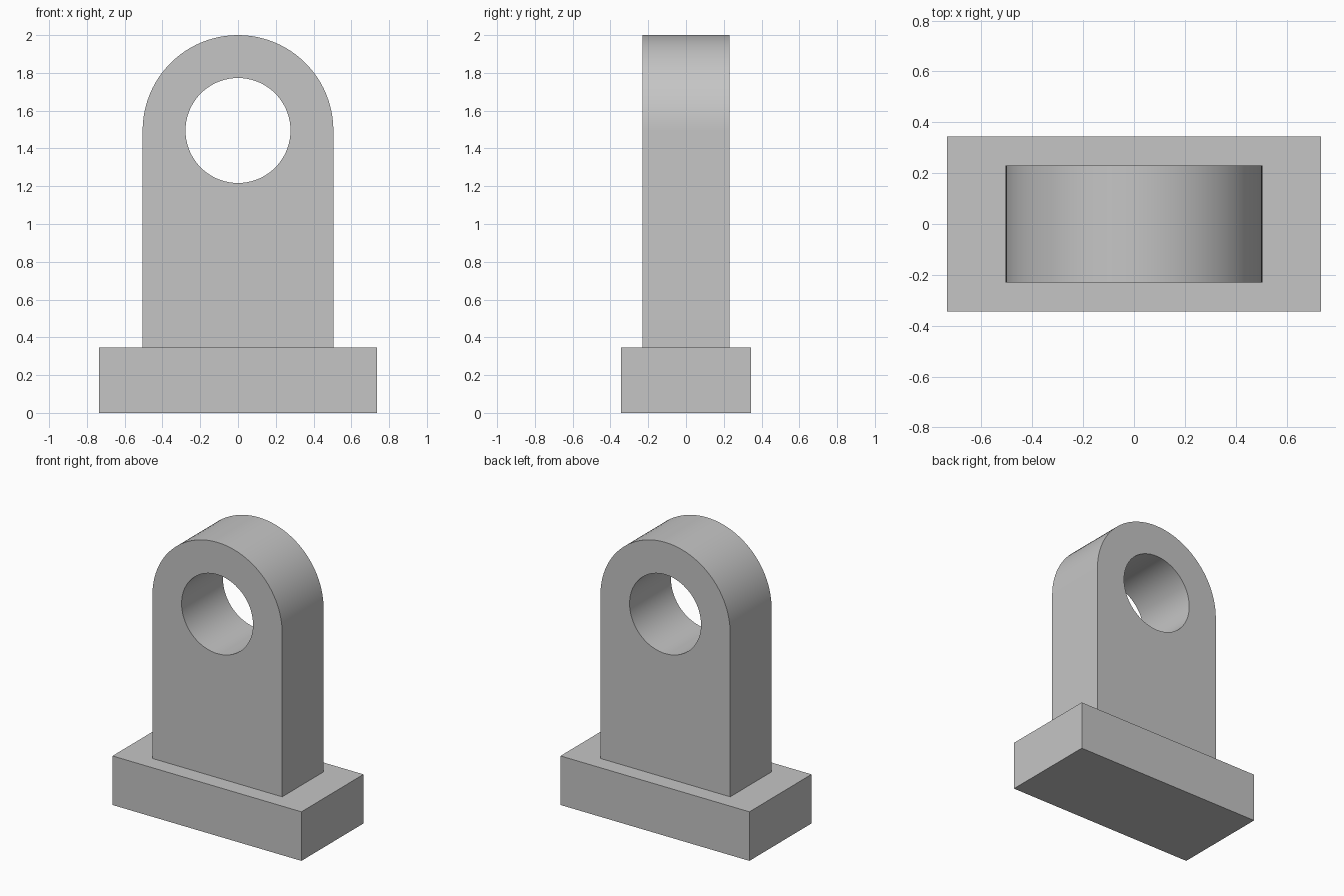
import bpy
import bmesh
from math import sin, cos, pi, radians

cube = bpy.data.objects.get("Cube")
if cube:
    bpy.data.objects.remove(cube, do_unlink=True)

BASE_W, BASE_D, BASE_H = 1.47, 0.69, 0.345
HALF_W, HALF_D = 0.505, 0.23
HOLE_R = 0.278
HOLE_Z = 2 - HALF_W

grey = bpy.data.materials.new("plain grey")
grey.use_nodes = True
colour = (0.56, 0.56, 0.56, 1)
grey.diffuse_color = colour
grey.node_tree.nodes["Principled BSDF"].inputs["Base Color"].default_value = colour


def finish(name, bm):
    bmesh.ops.recalc_face_normals(bm, faces=bm.faces)
    mesh = bpy.data.meshes.new(name)
    bm.to_mesh(mesh)
    bm.free()
    mesh.materials.append(grey)
    obj = bpy.data.objects.new(name, mesh)
    bpy.context.collection.objects.link(obj)
    return obj


def arc(radius, sweep, steps, count):
    return [(radius * cos(sweep * i / steps), HOLE_Z + radius * sin(sweep * i / steps))
            for i in range(count)]


# Rectangular foot
bm = bmesh.new()
bmesh.ops.create_cube(bm, size=1)
bmesh.ops.scale(bm, vec=(BASE_W, BASE_D, BASE_H), verts=bm.verts)
bmesh.ops.translate(bm, vec=(0, 0, BASE_H / 2), verts=bm.verts)
finish("base_block", bm)

# Round-topped upright with a through hole, extruded from its outline
outline = arc(HALF_W, pi, 48, 49) + [(-HALF_W, BASE_H), (HALF_W, BASE_H)]
hole = arc(HOLE_R, 2 * pi, 72, 72)
bm = bmesh.new()
for loop in (outline, hole):
    verts = [bm.verts.new((x, -HALF_D, z)) for x, z in loop]
    for i, v in enumerate(verts):
        bm.edges.new((verts[i - 1], v))
bmesh.ops.triangle_fill(bm, edges=bm.edges[:], use_beauty=True)
grown = bmesh.ops.extrude_face_region(bm, geom=bm.faces[:])
moved = [g for g in grown["geom"] if isinstance(g, bmesh.types.BMVert)]
bmesh.ops.translate(bm, vec=(0, 2 * HALF_D, 0), verts=moved)
upright = finish("upright_lug", bm)

# Smooth the rounded surfaces and keep the corners sharp
bpy.ops.object.select_all(action="DESELECT")
upright.select_set(True)
bpy.context.view_layer.objects.active = upright
bpy.ops.object.shade_smooth_by_angle(angle=radians(30))
